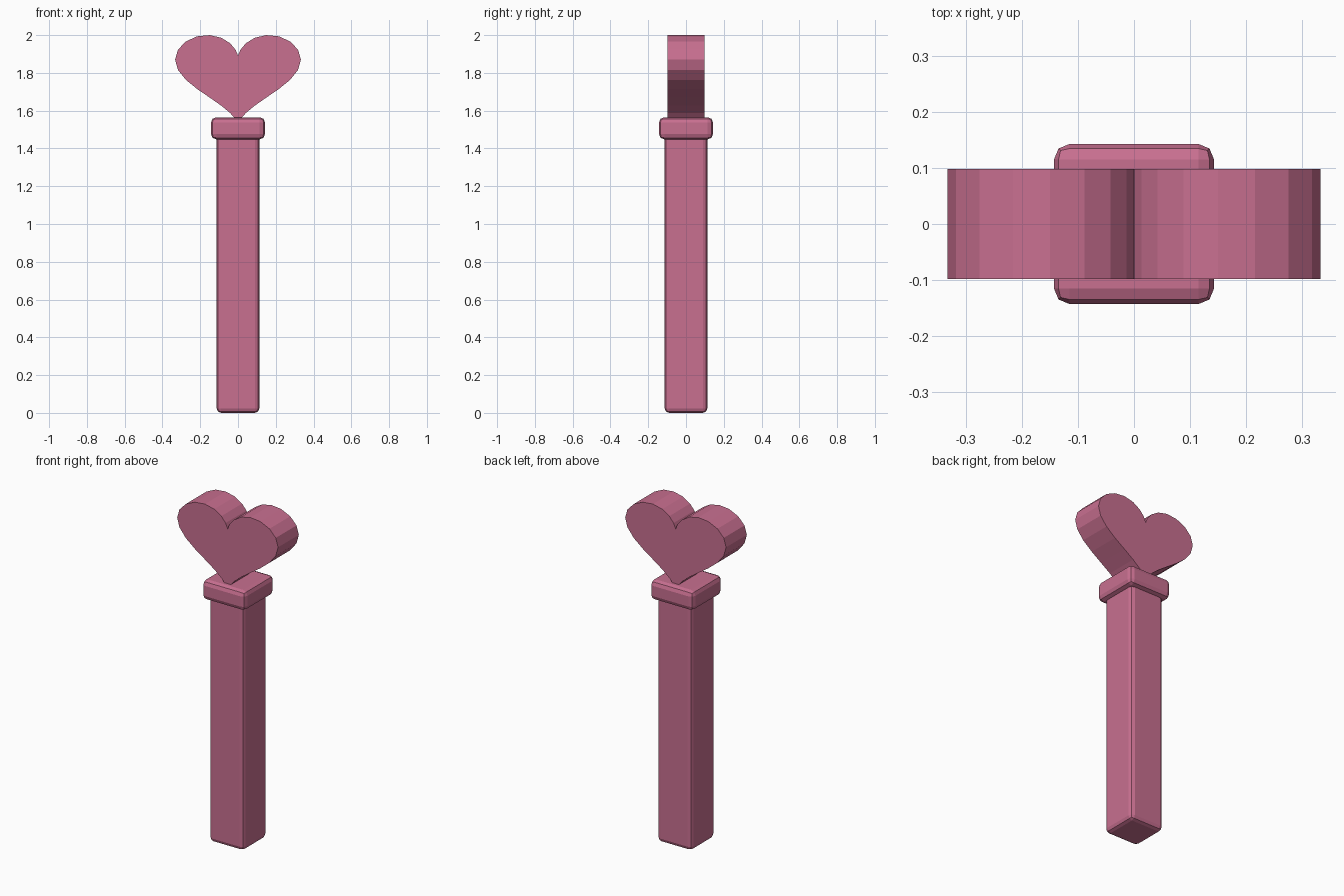
import bpy, bmesh, math

if "Cube" in bpy.data.objects:
    bpy.data.objects.remove(bpy.data.objects["Cube"])

pink = bpy.data.materials.new("rose_pink")
pink.diffuse_color = (0.58, 0.16, 0.28, 1)
pink.use_nodes = True
pink.node_tree.nodes["Principled BSDF"].inputs["Base Color"].default_value = pink.diffuse_color


def finish(name, bm):
    bmesh.ops.recalc_face_normals(bm, faces=bm.faces)
    mesh = bpy.data.meshes.new(name)
    bm.to_mesh(mesh)
    bm.free()
    mesh.materials.append(pink)
    obj = bpy.data.objects.new(name, mesh)
    bpy.context.collection.objects.link(obj)
    return obj


def rounded_block(name, half, z0, z1, bevel):
    bm = bmesh.new()
    bmesh.ops.create_cube(bm, size=1)
    for v in bm.verts:
        v.co = (v.co.x * 2 * half, v.co.y * 2 * half, z0 + (v.co.z + 0.5) * (z1 - z0))
    bmesh.ops.bevel(bm, geom=bm.edges[:], offset=bevel, segments=2,
                    profile=0.5, affect='EDGES')
    return finish(name, bm)


# Square handle and the wider collar on top of it
rounded_block("handle", 0.113, 0.0, 1.50, 0.024)
rounded_block("collar", 0.143, 1.448, 1.565, 0.028)

# Extruded heart, tip sunk into the collar
bm = bmesh.new()
outline = []
for i in range(36):
    t = math.radians(i * 10)
    h = 13 * math.cos(t) - 5 * math.cos(2 * t) - 2 * math.cos(3 * t) - math.cos(4 * t)
    outline.append(bm.verts.new((0.333 * math.sin(t) ** 3, -0.098, 2 + (h - 11.896) * 0.0164)))
face = bm.faces.new(outline)
back = bmesh.ops.extrude_face_region(bm, geom=[face], use_keep_orig=True)
for v in back["geom"]:
    if isinstance(v, bmesh.types.BMVert):
        v.co.y = 0.098
finish("heart", bm)
